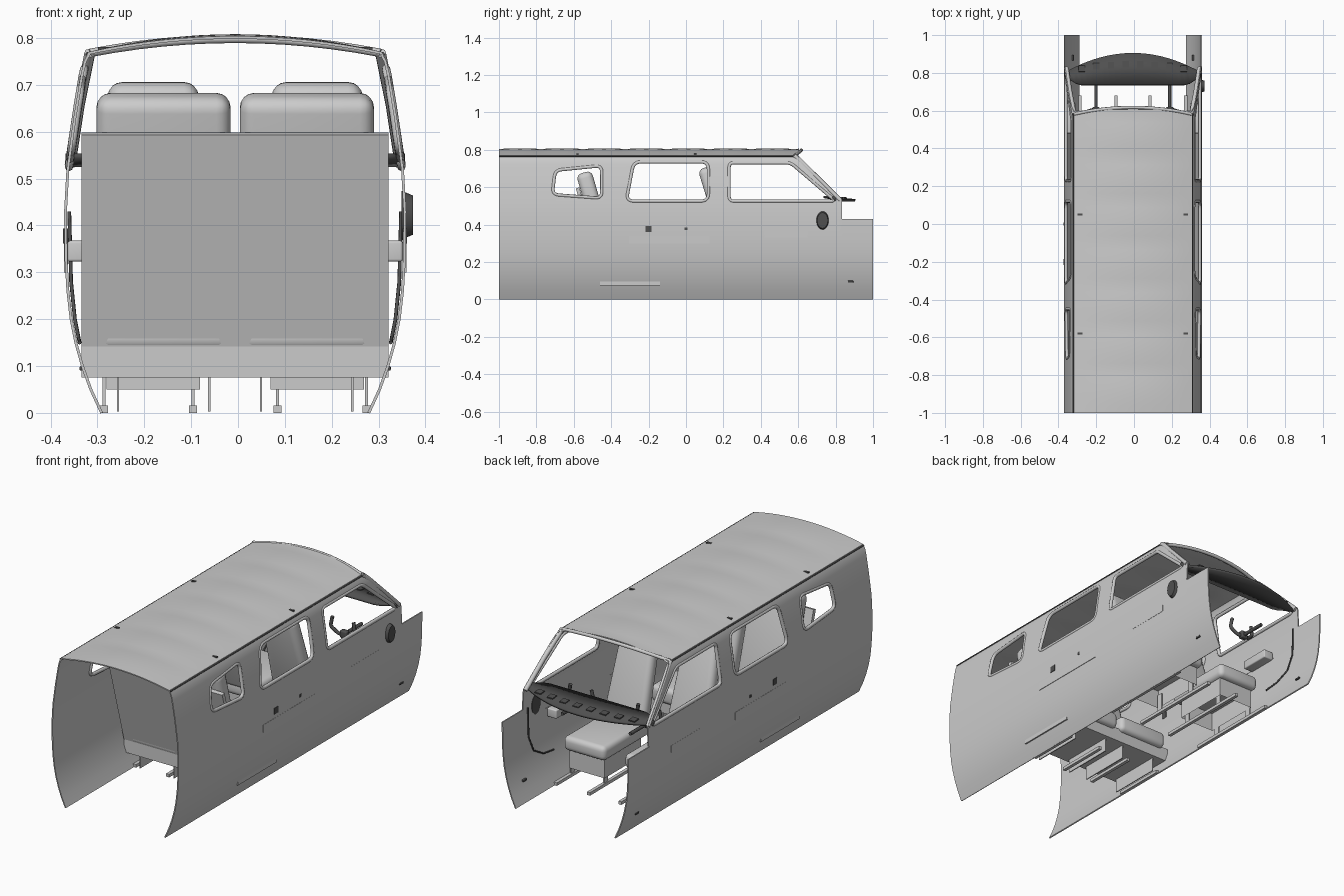
import bpy, bmesh, math
from mathutils import Vector

if "Cube" in bpy.data.objects:
    bpy.data.objects.remove(bpy.data.objects["Cube"])

CX = -0.006  # fuselage centreline
dark = bpy.data.materials.new("dark_trim")
dark.diffuse_color = (0.08, 0.08, 0.08, 1)
dark.use_nodes = True
dark.node_tree.nodes["Principled BSDF"].inputs["Base Color"].default_value = dark.diffuse_color


def add(name, bm, mat=None, smooth=True):
    me = bpy.data.meshes.new(name)
    bm.to_mesh(me)
    bm.free()
    ob = bpy.data.objects.new(name, me)
    bpy.context.collection.objects.link(ob)
    if mat:
        me.materials.append(mat)
    if smooth:
        select(ob)
        bpy.ops.object.shade_smooth_by_angle(angle=math.radians(35))
    return ob


def select(ob):
    bpy.ops.object.select_all(action='DESELECT')
    ob.select_set(True)
    bpy.context.view_layer.objects.active = ob


def box(name, loc, size, lean=0, bevel=0, taper=1, open_bottom=False, mat=None):
    bm = bmesh.new()
    bmesh.ops.create_cube(bm, size=1)
    for v in bm.verts:
        k = taper if v.co.z > 0 else 1
        v.co = Vector((v.co.x * size[0] * k, v.co.y * size[1], v.co.z * size[2]))
    if open_bottom:
        bm.faces.ensure_lookup_table()
        bmesh.ops.delete(bm, geom=[min(bm.faces, key=lambda f: f.calc_center_median().z)], context='FACES')
    if bevel:
        bmesh.ops.bevel(bm, geom=bm.edges[:], offset=bevel, segments=4, profile=0.5, affect='EDGES')
    ob = add(name, bm, mat)
    ob.location = (loc[0] + CX, loc[1], loc[2])
    ob.rotation_euler.x = lean
    return ob


def tube(name, pts, r, cyclic=False, mat=None):
    cu = bpy.data.curves.new(name, 'CURVE')
    cu.dimensions = '3D'
    cu.bevel_depth = r
    cu.bevel_resolution = 2
    cu.use_fill_caps = True
    sp = cu.splines.new('POLY')
    sp.points.add(len(pts) - 1)
    for p, co in zip(sp.points, pts):
        p.co = (co[0] + CX, co[1], co[2], 1)
    sp.use_cyclic_u = cyclic
    ob = bpy.data.objects.new(name, cu)
    bpy.context.collection.objects.link(ob)
    if mat:
        cu.materials.append(mat)
    return ob


def rounded(poly, r, n=5):
    # round every corner of a 2D polygon
    out = []
    for i, p in enumerate(poly):
        p, a, b = Vector(p), Vector(poly[i - 1]), Vector(poly[(i + 1) % len(poly)])
        s, e = p + (a - p).normalized() * r, p + (b - p).normalized() * r
        for k in range(n + 1):
            t = k / n
            out.append(s * (1 - t) ** 2 + p * 2 * t * (1 - t) + e * t * t)
    return out


def cut(target, poly):
    # cut a side-view outline through the whole width
    bm = bmesh.new()
    f = bm.faces.new([bm.verts.new((-0.6, p[0], p[1])) for p in poly])
    ex = bmesh.ops.extrude_face_region(bm, geom=[f])
    bmesh.ops.translate(bm, vec=(1.2, 0, 0), verts=[g for g in ex['geom'] if isinstance(g, bmesh.types.BMVert)])
    bmesh.ops.recalc_face_normals(bm, faces=bm.faces[:])
    c = add("cutter", bm, smooth=False)
    c.hide_render = True
    m = target.modifiers.new("cut", 'BOOLEAN')
    m.object, m.operation, m.solver = c, 'DIFFERENCE', 'EXACT'
    select(target)
    bpy.ops.object.modifier_apply(modifier=m.name)
    bpy.data.objects.remove(c)


# Fuselage shell: half section swept along y, with softly quilted roof
side = [(.285, 0), (.308, .05), (.326, .1), (.34, .15), (.35, .2), (.357, .26), (.361, .33),
        (.362, .43), (.357, .52), (.342, .63), (.327, .72), (.32, .75)]


def wall_x(z):
    for (x0, z0), (x1, z1) in zip(side, side[1:]):
        if z <= z1:
            return x0 + (x1 - x0) * (z - z0) / (z1 - z0)
    return side[-1][0]


def section(y):
    puff = 0.004 * abs(math.sin((y + 1) / 0.225 * math.pi))
    roof = []
    for i in range(17):
        u = 1 - i / 8
        roof.append((.31 * u, .768 + (.033 + puff) * (1 - u * u)))
    return side + roof + [(-x, z) for x, z in reversed(side)]


bm = bmesh.new()
ys = [-1 + i * 0.0375 for i in range(53)] + [1.0]
rows = [[bm.verts.new((x + CX, y, z)) for x, z in section(y)] for y in ys]
for a, b in zip(rows, rows[1:]):
    for i in range(len(a) - 1):
        bm.faces.new((a[i], a[i + 1], b[i + 1], b[i]))
shell = add("fuselage_shell", bm)
m = shell.modifiers.new("thick", 'SOLIDIFY')
m.thickness, m.offset = 0.006, 0
select(shell)
bpy.ops.object.modifier_apply(modifier="thick")

# Windscreen opening and lowered nose walls
cut(shell, [(.605, .9), (.605, .79), (.59, .78), (.835, .535), (.835, .43), (1.1, .43), (1.1, .9)])

# Side windows with raised frames
windows = {
    "front": ([(.23, .525), (.23, .73), (.56, .73), (.80, .525)], .025),
    "middle": ([(-.32, .525), (-.28, .735), (.12, .735), (.12, .525)], .04),
    "rear": ([(-.715, .56), (-.70, .69), (-.45, .715), (-.45, .54)], .035)}
for n, (poly, r) in windows.items():
    loop = rounded(poly, r)
    cut(shell, loop)
    for s in (1, -1):
        tube(n + "_window_frame", [(s * (wall_x(z) - .002), y, z) for y, z in loop], .009, True)
select(shell)
bpy.ops.object.shade_smooth_by_angle(angle=math.radians(35))

# Windscreen header and pillars, roof gutters
tube("windscreen_header", [(.31 * u / 6, .617 - .035 * (u / 6) ** 2, .768 + .03 * (1 - (u / 6) ** 2))
                           for u in range(-6, 7)], .009)
for s in (1, -1):
    tube("windscreen_pillar", [(s * .31, .58, .768), (s * .333, .70, .655), (s * .352, .825, .53)], .012)
    tube("roof_gutter", [(s * .315, -1, .766), (s * .315, .58, .766)], .004, mat=dark)
    for y in (-.58, .05):
        box("roof_fitting", (s * .28, y, .777), (.025, .012, .008), mat=dark)

# Glare shield crescent with dark vents
bm = bmesh.new()
front, back = [], []
for i in range(25):
    u = i / 12 - 1
    front.append((.362 * u + CX, .905 - .105 * u * u, .53))
    back.append((.362 * u + CX, .735 + .05 * max(0, abs(u) - .8) / .2, .548))
top = [[bm.verts.new(p) for p in row] for row in (front, back)]
for i in range(24):
    bm.faces.new((top[0][i], top[1][i], top[1][i + 1], top[0][i + 1]))
shield = add("glare_shield", bm, dark)
m = shield.modifiers.new("thick", 'SOLIDIFY')
m.thickness, m.offset = .012, 0
for i in range(8):
    x = -.27 + i * .54 / 7
    box("vent", (x, .845 - .3 * x * x, .544), (.034, .034, .006), lean=-.1, mat=dark)

# Front seats: cushion, leaning back, hollow base
for s in (1, -1):
    x = s * .175
    box("front_seat_cushion", (x, .41, .185), (.24, .38, .075), bevel=.025)
    box("front_seat_back", (x, .175, .45), (.24, .07, .53), lean=.3, bevel=.03, taper=.8)
    box("front_seat_base", (x, .42, .1), (.2, .3, .1), open_bottom=True)
    # control yoke on its shaft
    yx = s * .195
    tube("control_yoke", [(yx + a, .61 - abs(a) * .3, .45 + b) for a, b in
                          rounded([(-.06, .055), (-.07, 0), (-.03, -.035), (.03, -.035), (.07, 0), (.06, .055)], .012, 3)
                          [2:-2]], .009, mat=dark)
    tube("yoke_shaft", [(yx, .6, .42), (yx, .745, .42)], .009, mat=dark)
    box("yoke_hub", (yx, .605, .42), (.04, .03, .04), bevel=.008, mat=dark)
    # rear seat pair
    bx = s * .153
    box("rear_seat_back", (bx, -.48, .445), (.286, .085, .485), lean=.278, bevel=.03)
    box("rear_seat_cushion", (bx, -.29, .175), (.286, .35, .085), bevel=.025)
    # arm rests, door panels and latches
    box("arm_rest", (s * .33, .56, .345), (.055, .16, .045), bevel=.006)
    box("rear_door_recess", (s * .361, -.09, .32), (.008, .43, .04))
    box("front_door_recess", (s * .361, .535, .35), (.008, .23, .036))
    for y, w in ((-.2, .032), (0, .014)):
        box("door_latch", (s * .362, y, .377), (.01, w, w), mat=dark)
    box("step_hook", (s * .322, .88, .095), (.02, .03, .01), bevel=.003, mat=dark)
    tube("cabin_cable", [(s * (wall_x(z) - .008), y, z) for y, z in
                         ((.80, .43), (.80, .28), (.77, .2), (.70, .16), (.62, .15))], .004, mat=dark)

# Rear bench panel, base and support ribs
box("rear_bulkhead", (0, -.515, .37), (.655, .02, .47), lean=.278)
box("rear_bench_base", (0, -.30, .11), (.655, .32, .07))
for x in (-.25, -.055, .055, .25):
    box("bench_rib", (x, -.30, .04), (.005, .28, .075))

# Floor rails with seat legs
for x in (-.28, -.09, .09, .28):
    box("seat_rail", (x, .42, .008), (.017, .52, .016))
    for y in (.3, .54):
        box("seat_leg", (x, y, .06), (.006, .03, .1))
    box("bench_foot", (x, -.3, .008), (.017, .28, .016))

# Round dish on the right nose wall
bm = bmesh.new()
bmesh.ops.create_cone(bm, cap_ends=True, segments=32, radius1=.052, radius2=.042, depth=.024)
dish = add("round_dish", bm, dark)
dish.rotation_euler.y = math.pi / 2
dish.scale = (1, .68, 1)
dish.location = (.361, .73, .422)
